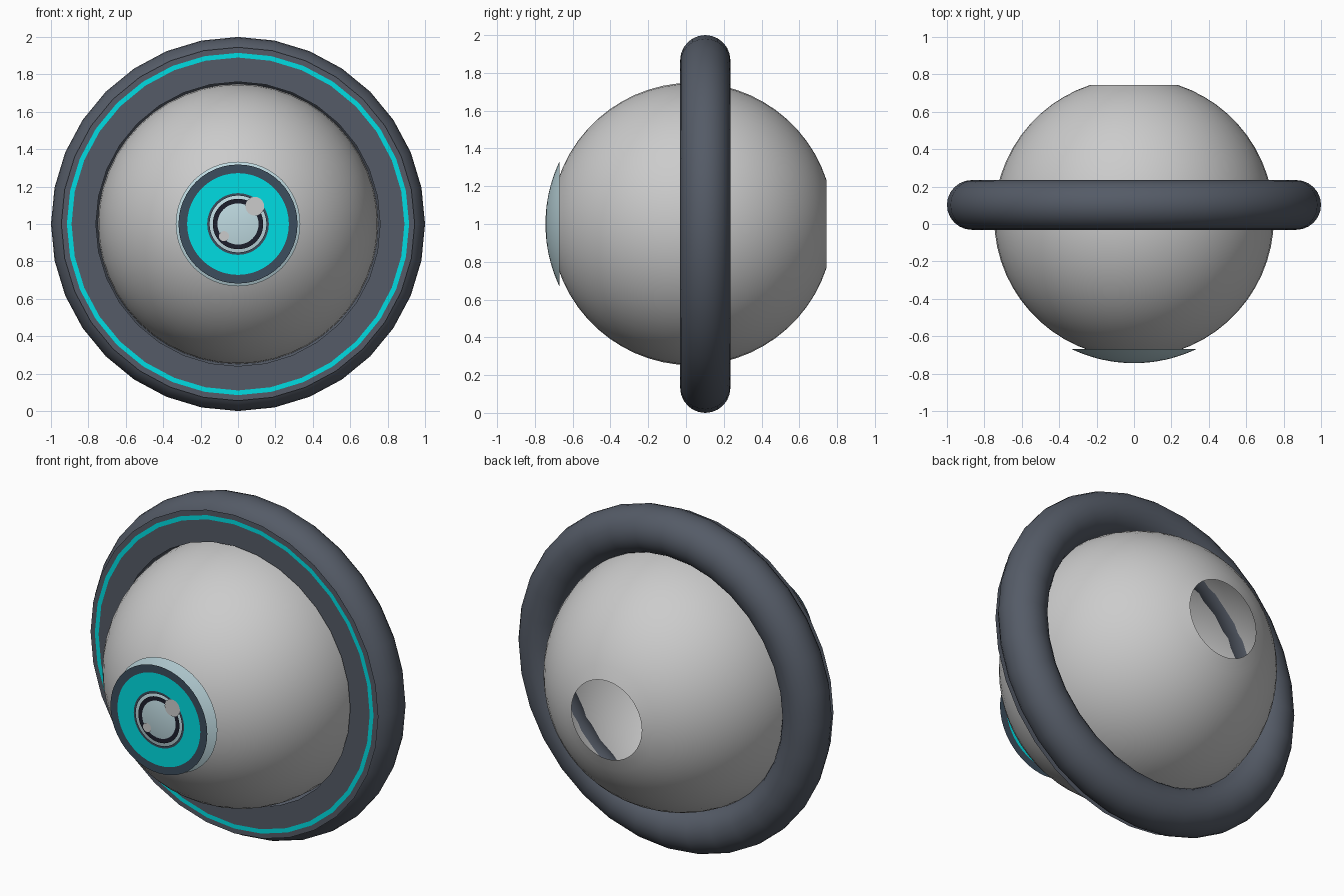
import bpy, bmesh
from math import sin, cos, pi, radians, sqrt

if "Cube" in bpy.data.objects:
    bpy.data.objects.remove(bpy.data.objects["Cube"])

CZ = 1.0  # height of the shared axis, which runs along y


def material(name, rgb):
    m = bpy.data.materials.new(name)
    m.diffuse_color = (*rgb, 1)
    m.use_nodes = True
    m.node_tree.nodes["Principled BSDF"].inputs["Base Color"].default_value = m.diffuse_color
    return m


cyan = material("cyan", (0.0, 0.72, 0.76))
slate = material("slate", (0.09, 0.105, 0.135))
navy = material("navy", (0.045, 0.075, 0.11))
black = material("black", (0.012, 0.013, 0.025))
glass = material("pale_glass", (0.52, 0.70, 0.75))


def revolve(name, profile, segments, mat=None, closed=False, centre=(0, CZ), smooth=True):
    """Spin (radius, y) points about a line parallel to y."""
    bm = bmesh.new()
    rows = []
    for i in range(segments):
        t = 2 * pi * i / segments
        rows.append([bm.verts.new((centre[0] + r * cos(t), y, centre[1] + r * sin(t)))
                     for r, y in profile])
    n = len(profile)
    for i in range(segments):
        a, b = rows[i], rows[(i + 1) % segments]
        for j in range(n if closed else n - 1):
            k = (j + 1) % n
            bm.faces.new((a[j], b[j], b[k], a[k]))
    bmesh.ops.remove_doubles(bm, verts=bm.verts, dist=1e-5)
    mesh = bpy.data.meshes.new(name)
    bm.to_mesh(mesh)
    bm.free()
    for p in mesh.polygons:
        p.use_smooth = smooth
    if mat:
        mesh.materials.append(mat)
    ob = bpy.data.objects.new(name, mesh)
    bpy.context.collection.objects.link(ob)
    return ob


def flat_ring(name, outer, inner, y, mat, segments=48, centre=(0, CZ)):
    return revolve(name, [(outer, y), (inner, y)], segments, mat, centre=centre, smooth=False)


# Round body shell, open at the back and behind the eye
R, YC = 0.748, 0.033
angles = [radians(162 - 6 * i) for i in range(25)]
revolve("body_shell", [(R * sin(a), YC - R * cos(a)) for a in angles], 48)

# Thick outer hoop
major, minor = 0.867, 0.133
loop = [2 * pi * i / 24 for i in range(24)]
revolve("outer_hoop", [(major + minor * cos(a), 0.102 - minor * sin(a)) for a in loop],
        32, slate, closed=True)

# Flat front plate of the hoop with its light strip
flat_ring("hoop_face", 0.945, 0.76, -0.033, slate, 32)
flat_ring("hoop_light_strip", 0.915, 0.89, -0.036, cyan, 32)

# Shallow eye dome
rim, apex, depth = 0.333, -0.744, 0.075
dome_r = (rim ** 2 + depth ** 2) / (2 * depth)
radii = [rim * (1 - i / 10) for i in range(11)]
revolve("eye_dome", [(r, apex + dome_r - sqrt(dome_r ** 2 - r * r)) for r in radii], 48, glass)

# Flat rings of the eye
for name, outer, inner, mat in (
        ("eye_outer_ring", 0.318, 0.272, navy),
        ("iris", 0.272, 0.165, cyan),
        ("iris_inner_ring", 0.165, 0.152, navy),
        ("pupil_ring", 0.135, 0.11, black)):
    flat_ring(name, outer, inner, -0.742, mat)

# Two small glints
for name, x, z, r in (("large_glint", 0.09, 1.095, 0.05), ("small_glint", -0.075, 0.935, 0.027)):
    flat_ring(name, r, 0, -0.745, None, 24, (x, z))
